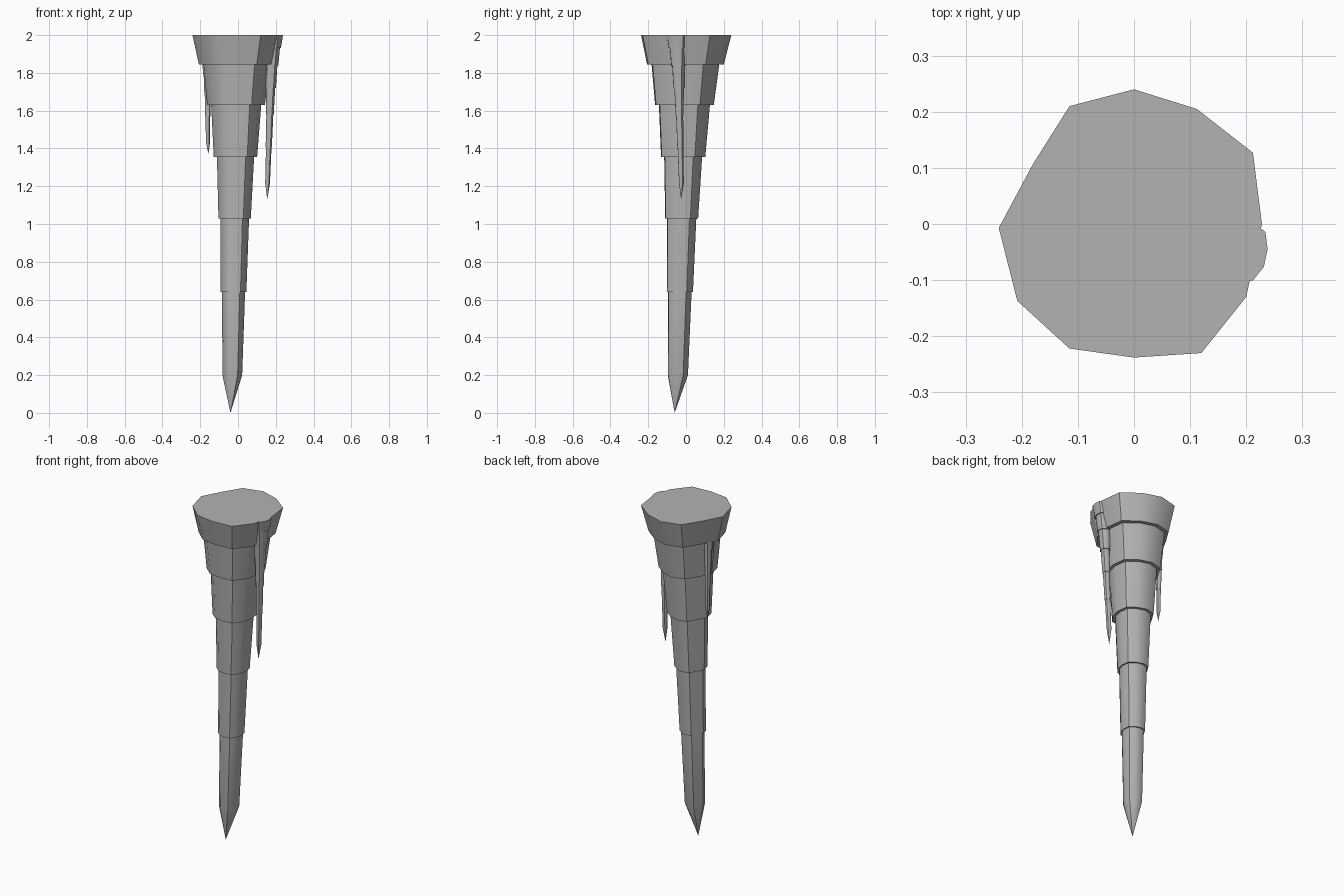
import bpy, bmesh, math

if "Cube" in bpy.data.objects:
    bpy.data.objects.remove(bpy.data.objects["Cube"])

stone = bpy.data.materials.new("grey_stone")
stone.diffuse_color = (0.45, 0.45, 0.45, 1)
stone.use_nodes = True
stone.node_tree.nodes["Principled BSDF"].inputs["Base Color"].default_value = stone.diffuse_color

# Irregular twelve-sided cross-section, counter-clockwise from +x (radius about 0.24)
OUTLINE = [(0.228, 0), (0.212, 0.127), (0.112, 0.205), (0, 0.24), (-0.115, 0.21),
           (-0.18, 0.107), (-0.241, -0.007), (-0.208, -0.137), (-0.115, -0.222),
           (0, -0.238), (0.12, -0.23), (0.2, -0.13)]

# Stepped tiers: start and end depth (fraction of length), start and end radius
TIERS = [(0, 0.0775, 1.0, 0.85), (0.0775, 0.185, 0.75, 0.65), (0.185, 0.3225, 0.565, 0.49),
         (0.3225, 0.485, 0.42, 0.365), (0.485, 0.68, 0.325, 0.29), (0.68, 0.9, 0.26, 0.223)]


def stalactite(name, top, length, radius, lean, tip):
    """Stepped tapering spike hanging from the point top."""
    bm = bmesh.new()

    def ring(t, r):
        s = r * radius / 0.24
        return [bm.verts.new((top[0] + lean[0] * t + x * s,
                              top[1] + lean[1] * t + y * s,
                              top[2] - length * t)) for x, y in OUTLINE]

    rings = []
    for t0, t1, r0, r1 in TIERS:
        rings += [ring(t0, r0), ring(t1, r1)]
    n = len(OUTLINE)
    bm.faces.new(rings[0])
    for upper, lower in zip(rings, rings[1:]):
        for i in range(n):
            j = (i + 1) % n
            bm.faces.new((upper[i], lower[i], lower[j], upper[j]))
    # pointed end
    apex = bm.verts.new((tip[0], tip[1], top[2] - length))
    for i in range(n):
        bm.faces.new((rings[-1][i], apex, rings[-1][(i + 1) % n]))
    bmesh.ops.recalc_face_normals(bm, faces=bm.faces)

    mesh = bpy.data.meshes.new(name)
    bm.to_mesh(mesh)
    bm.free()
    mesh.materials.append(stone)
    obj = bpy.data.objects.new(name, mesh)
    bpy.context.collection.objects.link(obj)
    bpy.ops.object.select_all(action='DESELECT')
    obj.select_set(True)
    bpy.context.view_layer.objects.active = obj
    bpy.ops.object.shade_smooth_by_angle(angle=math.radians(40))
    return obj


# Main spike and the two small drips beside it
stalactite("main_stalactite", (0, 0, 2), 2.0, 0.24, (-0.032, -0.048), (-0.04, -0.06))
stalactite("right_drip", (0.183, -0.045, 2), 0.87, 0.058, (-0.029, 0.023), (0.155, -0.026))
stalactite("left_drip", (-0.162, 0.02, 1.995), 0.625, 0.05, (0.004, 0), (-0.157, 0.02))
